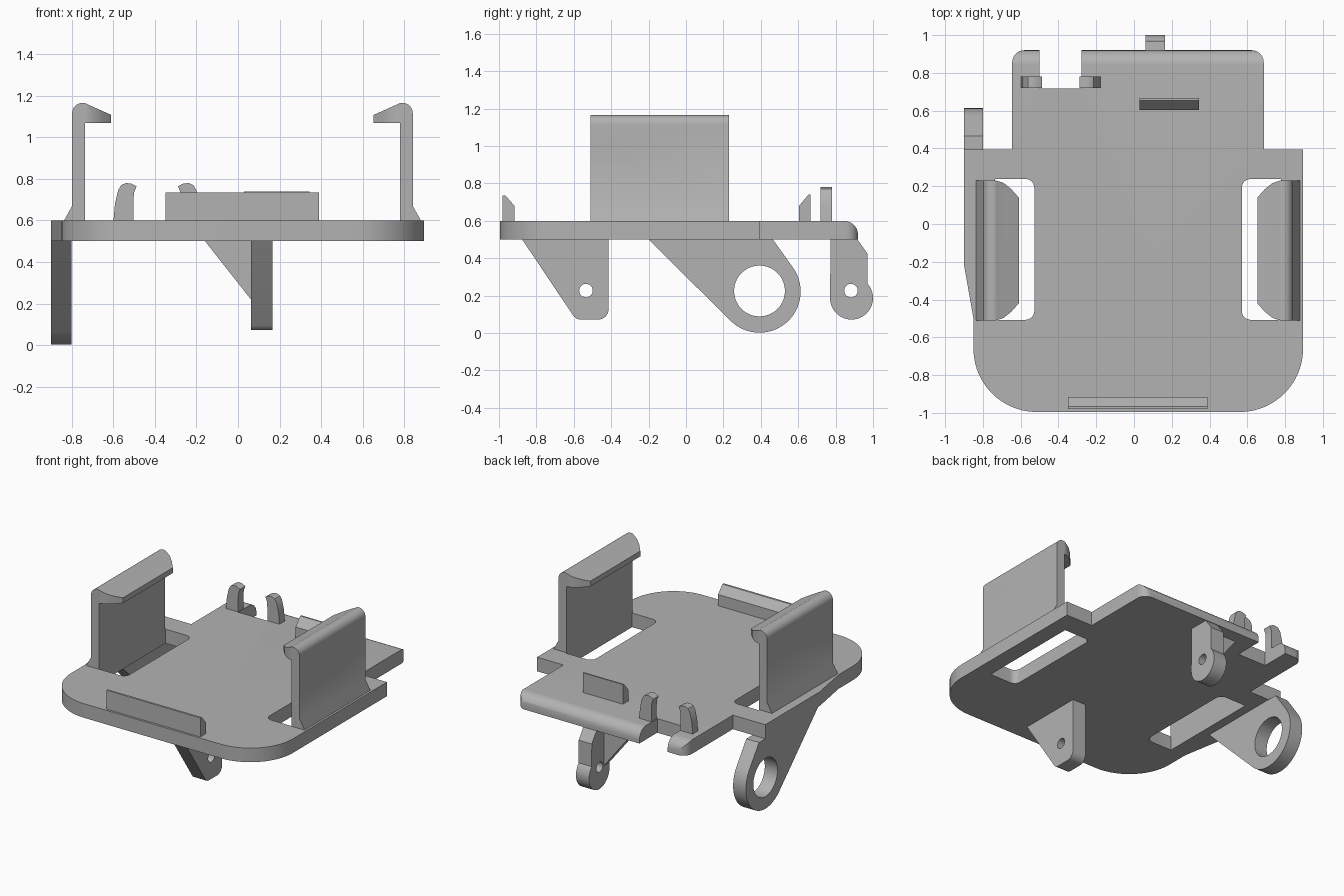
import bpy
import bmesh
from math import cos, sin, radians
from mathutils import Vector

if "Cube" in bpy.data.objects:
    bpy.data.objects.remove(bpy.data.objects["Cube"])

COLOUR = (0.45, 0.45, 0.45, 1)
grey = bpy.data.materials.new("plain_grey")
grey.use_nodes = True
grey.diffuse_color = COLOUR
grey.node_tree.nodes["Principled BSDF"].inputs["Base Color"].default_value = COLOUR

CLIP_MID = 0.0215    # mirror line of the two side clips
LATCH_MID = -0.3885  # mirror line of the two latches


def arc(cx, cy, r, a0, a1, n=12):
    """Points on an arc, angles in degrees."""
    steps = [radians(a0 + (a1 - a0) * i / n) for i in range(n + 1)]
    return [(cx + r * cos(a), cy + r * sin(a)) for a in steps]


def mirror(pts, mid):
    return [(2 * mid - u, v) for u, v in pts]


def prism(name, pts, axis, lo, hi):
    """Extrude a 2D outline along an axis: x takes (y, z), y takes (x, z), z takes (x, y)."""
    place = {"x": lambda u, v, w: (w, u, v),
             "y": lambda u, v, w: (u, w, v),
             "z": lambda u, v, w: (u, v, w)}[axis]
    bm = bmesh.new()
    face = bm.faces.new([bm.verts.new(place(u, v, lo)) for u, v in pts])
    top = bmesh.ops.extrude_face_region(bm, geom=[face])["geom"]
    shift = Vector(place(0, 0, hi - lo))
    bmesh.ops.translate(bm, vec=shift, verts=[g for g in top if isinstance(g, bmesh.types.BMVert)])
    bmesh.ops.recalc_face_normals(bm, faces=bm.faces)
    mesh = bpy.data.meshes.new(name)
    bm.to_mesh(mesh)
    bm.free()
    mesh.materials.append(grey)
    ob = bpy.data.objects.new(name, mesh)
    bpy.context.collection.objects.link(ob)
    return ob


def select(ob):
    bpy.ops.object.select_all(action="DESELECT")
    ob.select_set(True)
    bpy.context.view_layer.objects.active = ob


def combine(ob, tool, operation):
    """Apply a boolean and remove the tool object."""
    mod = ob.modifiers.new("shape", "BOOLEAN")
    mod.operation, mod.object, mod.solver = operation, tool, "EXACT"
    select(ob)
    bpy.ops.object.modifier_apply(modifier=mod.name)
    bpy.data.objects.remove(tool)


def drill(ob, y, z, r):
    combine(ob, prism("hole_cutter", arc(y, z, r, 0, 351, 39), "x", -1.5, 1.5), "DIFFERENCE")


# Base plate: rounded front, narrower back with a notch
outline = (arc(-0.515, -0.66, 0.335, 180, 270, 20) + arc(0.56, -0.66, 0.335, 270, 360, 20)
           + [(0.895, 0.395), (0.687, 0.395)] + arc(0.622, 0.855, 0.065, 0, 90, 8)
           + [(-0.277, 0.92), (-0.277, 0.718), (-0.5, 0.718), (-0.5, 0.92)]
           + arc(-0.58, 0.855, 0.065, 90, 180, 8)
           + [(-0.645, 0.395), (-0.9, 0.395), (-0.9, -0.217), (-0.85, -0.5)])
plate = prism("base_plate", outline, "z", 0.5, 0.6)

# Rounded upper back edge of the plate
side = [(-1.1, 0.45), (0.92, 0.45)] + arc(0.843, 0.523, 0.077, 0, 90) + [(-1.1, 0.6)]
combine(plate, prism("edge_cutter", side, "x", -1.2, 1.2), "INTERSECT")

# Slots inside the clips
slot = ([(-0.736, -0.507)] + arc(-0.573, -0.462, 0.045, -90, 0, 6)
        + arc(-0.573, 0.193, 0.045, 0, 90, 6) + [(-0.736, 0.238)])
for pts in (slot, mirror(slot, CLIP_MID)):
    combine(plate, prism("slot_cutter", pts, "z", 0.4, 0.7), "DIFFERENCE")

# Side clips: flared foot, upright wall and hooked lip with rounded plan corners
clip = ([(-0.736, 0.55), (-0.736, 1.07), (-0.61, 1.07), (-0.61, 1.108), (-0.72, 1.157)]
        + arc(-0.748, 1.116, 0.05, 70, 180, 10) + [(-0.798, 0.67), (-0.837, 0.6), (-0.837, 0.55)])
lip = ([(-0.9, -0.51), (-0.73, -0.51), (-0.69, -0.497), (-0.65, -0.465), (-0.61, -0.42)]
       + [(-0.61, 0.14), (-0.65, 0.185), (-0.69, 0.217), (-0.73, 0.23), (-0.9, 0.23)])
for name, flip in (("right_clip", False), ("left_clip", True)):
    profile, plan = [mirror(p, CLIP_MID) if flip else p for p in (clip, lip)]
    ob = prism(name, profile, "y", -0.51, 0.23)
    combine(ob, prism("lip_cutter", plan, "z", 0.3, 1.5), "INTERSECT")

# Front and back ridges, sloping toward the middle
prism("front_ridge", [(-0.98, 0.59), (-0.98, 0.735), (-0.965, 0.735), (-0.917, 0.68),
                      (-0.917, 0.59)], "x", -0.35, 0.39)
prism("back_ridge", [(0.604, 0.59), (0.604, 0.68), (0.655, 0.74), (0.666, 0.74),
                     (0.666, 0.59)], "x", 0.03, 0.345)

# Latches either side of the notch
latch = [(-0.6, 0.59), (-0.592, 0.68), (-0.577, 0.745), (-0.562, 0.77), (-0.54, 0.78),
         (-0.515, 0.778), (-0.488, 0.765), (-0.5, 0.735), (-0.503, 0.7), (-0.503, 0.59)]
prism("right_latch", latch, "y", 0.72, 0.78)
prism("left_latch", mirror(latch, LATCH_MID), "y", 0.72, 0.78)

# Ring arm under the right edge
arm = prism("ring_arm", [(-0.2, 0.5), (0.465, 0.5)] + arc(0.393, 0.222, 0.22, 36, -134.6, 32),
            "x", -0.9, -0.8)
drill(arm, 0.393, 0.225, 0.136)

# Front hinge lug
lug = prism("front_lug", [(-0.877, 0.502), (-0.414, 0.502)] + arc(-0.469, 0.127, 0.055, 0, -90, 8)
            + arc(-0.562, 0.122, 0.05, -90, -146, 6), "x", 0.062, 0.165)
drill(lug, -0.535, 0.227, 0.036)

# Back hinge lug with its side gusset
lug = prism("back_lug", [(0.773, 0.502), (0.915, 0.502), (0.97, 0.425)]
            + arc(0.885, 0.187, 0.115, 42, -180, 28), "x", 0.062, 0.165)
drill(lug, 0.882, 0.227, 0.036)
prism("back_gusset", [(-0.16, 0.502), (0.07, 0.502), (0.07, 0.21)], "y", 0.773, 0.83)

# Smooth the curves and keep hard edges
for ob in [o for o in bpy.data.objects if o.type == "MESH" and grey.name in o.data.materials]:
    select(ob)
    bpy.ops.object.shade_smooth_by_angle(angle=radians(30))
